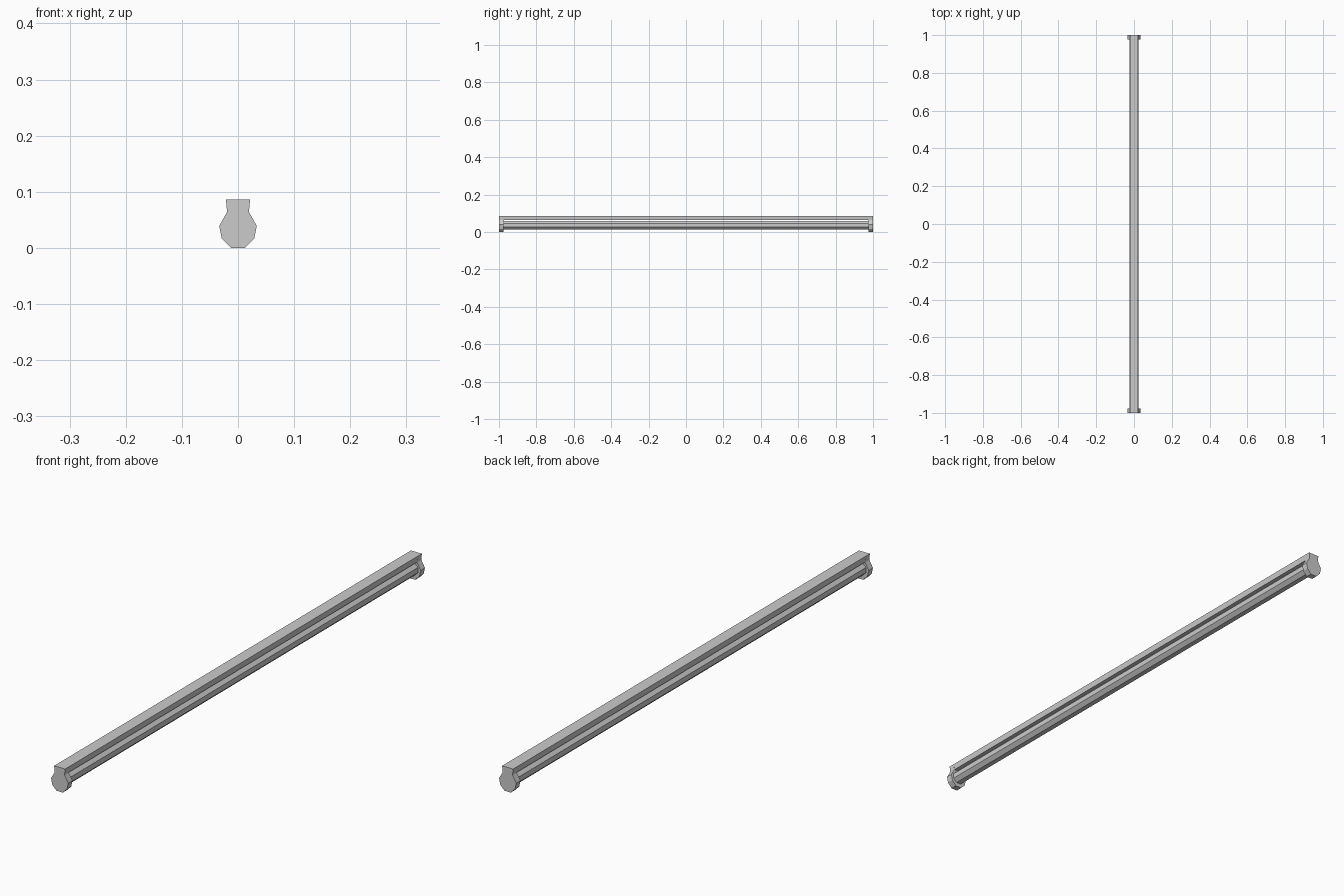
import bpy, bmesh, math

if "Cube" in bpy.data.objects:
    bpy.data.objects.remove(bpy.data.objects["Cube"])


def extrude_profile(name, profile, y0, y1):
    """Closed prism from an x-z outline running along y."""
    bm = bmesh.new()
    face = bm.faces.new([bm.verts.new((x, y0, z)) for x, z in profile])
    new = bmesh.ops.extrude_face_region(bm, geom=[face])["geom"]
    verts = [g for g in new if isinstance(g, bmesh.types.BMVert)]
    bmesh.ops.translate(bm, verts=verts, vec=(0, y1 - y0, 0))
    bmesh.ops.recalc_face_normals(bm, faces=bm.faces)
    mesh = bpy.data.meshes.new(name)
    bm.to_mesh(mesh)
    bm.free()
    obj = bpy.data.objects.new(name, mesh)
    bpy.context.collection.objects.link(obj)
    return obj


def mirrored(half):
    return half + [(-x, z) for x, z in reversed(half)]


CAP = 0.024

# Tapered housing rail along the top
rail = mirrored([(0.0215, 0.086), (0.019, 0.064)])
extrude_profile("housing_rail", rail, -1 + CAP, 1 - CAP)

# Faceted end caps that hold the tube
cap = mirrored([(0.0215, 0.086), (0.0195, 0.064), (0.0335, 0.039),
                (0.029, 0.017), (0.0125, 0.0)])
extrude_profile("end_cap_front", cap, -1, -1 + CAP)
extrude_profile("end_cap_back", cap, 1 - CAP, 1)

# Eight-sided lamp tube
tube = [(0.0245 * math.cos(math.radians(22.5 + 45 * i)),
         0.037 + 0.0245 * math.sin(math.radians(22.5 + 45 * i))) for i in range(8)]
extrude_profile("lamp_tube", tube, -1 + CAP, 1 - CAP)
